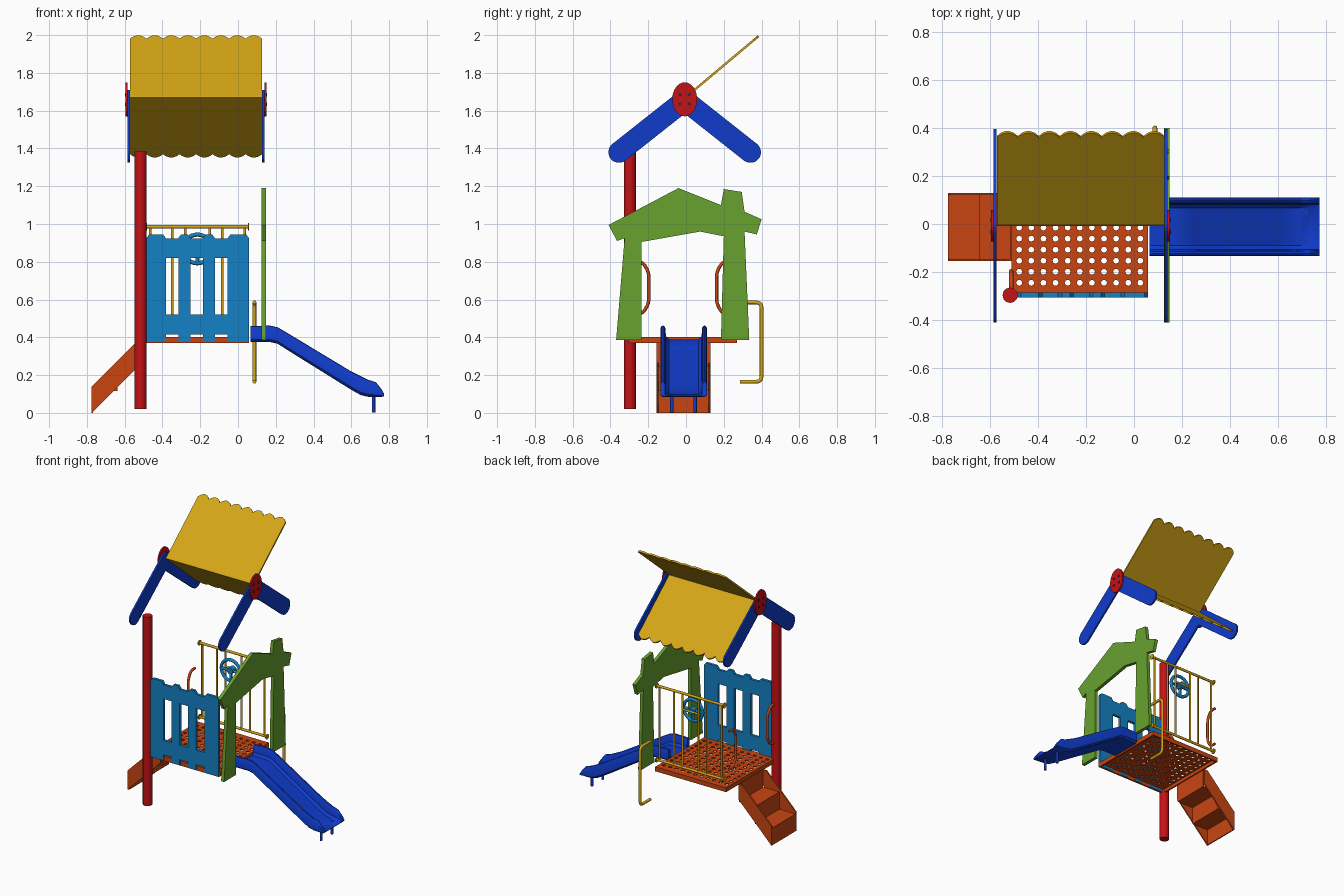
import bpy, bmesh, math
from math import sin, cos, pi, radians
from mathutils import Vector

if bpy.data.objects.get("Cube"):
    bpy.data.objects.remove(bpy.data.objects["Cube"])


def material(name, *rgb):
    m = bpy.data.materials.new(name)
    m.use_nodes = True
    col = (*rgb, 1)
    m.diffuse_color = col
    m.node_tree.nodes["Principled BSDF"].inputs["Base Color"].default_value = col
    return m


YELLOW = material("yellow", 0.66, 0.38, 0.008)
BLUE = material("deep blue", 0.005, 0.045, 0.6)
SKY = material("sky blue", 0.007, 0.22, 0.56)
GREEN = material("green", 0.14, 0.36, 0.03)
RED = material("red", 0.56, 0.006, 0.008)
ORANGE = material("orange", 0.58, 0.06, 0.006)
DARK = material("dark bolt", 0.03, 0.02, 0.04)


def finish(name, bm, mat, smooth=False):
    bmesh.ops.recalc_face_normals(bm, faces=bm.faces)
    me = bpy.data.meshes.new(name)
    bm.to_mesh(me)
    bm.free()
    me.materials.append(mat)
    ob = bpy.data.objects.new(name, me)
    bpy.context.collection.objects.link(ob)
    if smooth:
        bpy.ops.object.select_all(action="DESELECT")
        ob.select_set(True)
        bpy.context.view_layer.objects.active = ob
        bpy.ops.object.shade_smooth_by_angle(angle=radians(35))
    return ob


def prism(name, polys, axis, a, b, mat):
    """Extrude flat outlines along an axis from a to b."""
    place = {"x": lambda p, d: (d, *p), "y": lambda p, d: (p[0], d, p[1]),
             "z": lambda p, d: (*p, d)}[axis]
    bm = bmesh.new()
    for poly in polys:
        lo = [bm.verts.new(place(p, a)) for p in poly]
        hi = [bm.verts.new(place(p, b)) for p in poly]
        bm.faces.new(lo)
        bm.faces.new(hi[::-1])
        for i in range(len(poly)):
            j = (i + 1) % len(poly)
            bm.faces.new((lo[i], lo[j], hi[j], hi[i]))
    return finish(name, bm, mat)


def rect(u0, u1, v0, v1):
    return [(u0, v0), (u1, v0), (u1, v1), (u0, v1)]


def rounded(points, r):
    """Replace each inner corner of a path with a small bend."""
    pts = [Vector(p) for p in points]
    out = [pts[0]]
    for p, c, n in zip(pts, pts[1:], pts[2:]):
        s, e = c + (p - c).normalized() * r, c + (n - c).normalized() * r
        out += [s.lerp(c, t).lerp(c.lerp(e, t), t) for t in (0, .25, .5, .75, 1)]
    return out + [pts[-1]]


def tube(name, paths, r, mat, closed=False):
    cu = bpy.data.curves.new(name, "CURVE")
    cu.dimensions = "3D"
    cu.bevel_depth, cu.bevel_resolution, cu.use_fill_caps = r, 4, True
    for path in paths:
        sp = cu.splines.new("POLY")
        sp.points.add(len(path) - 1)
        for q, p in zip(sp.points, path):
            q.co = (*p, 1)
        sp.use_cyclic_u = closed
    cu.materials.append(mat)
    ob = bpy.data.objects.new(name, cu)
    bpy.context.collection.objects.link(ob)
    return ob


# Roof sheets with scalloped edges, one down and one flipped up
X0, X1, LENGTH, N = -0.572, 0.128, 0.496, 8
outline = [(X1, 0), (X0, 0)]
for i in range(N * 8 + 1):
    outline.append((X0 + (X1 - X0) * i / (N * 8), LENGTH - 0.028 + 0.028 * abs(sin(pi * i / 8)) ** 0.8))
for name, ang in (("roof_sheet_raised", 40), ("roof_sheet_lower", -40)):
    sheet = prism(name, [outline], "z", -0.012, 0, YELLOW)
    sheet.location = (0, 0, 1.68)
    sheet.rotation_euler.x = radians(ang)

# Gable arms, cover plates and bolts at both ends of the roof
APEX_Y, APEX_Z = -0.007, 1.655
for side, x, out in (("left", 0.128, 1), ("right", -0.573, -1)):
    face = x + out * 0.012
    for tag, s in (("front", -1), ("back", 1)):
        end_y, end_z, r = APEX_Y + s * 0.348, 1.38, 0.056
        tilt = math.atan2(end_z - APEX_Z, end_y - APEX_Y)
        arc = [tilt - pi / 2 + pi * k / 12 for k in range(13)]
        arm = [(end_y + r * cos(t), end_z + r * sin(t)) for t in arc]
        arm += [(APEX_Y - r * cos(t), APEX_Z - r * sin(t)) for t in arc]
        prism(f"gable_arm_{tag}_{side}", [arm], "x", x, face, BLUE)
    oval = [(APEX_Y + 0.066 * cos(t), 1.66 + 0.09 * sin(t)) for t in (k * pi / 16 for k in range(32))]
    prism(f"gable_plate_{side}", [oval], "x", face, face + out * 0.01, RED)
    bolts = [[(face, APEX_Y + u, 1.66 + v), (face + out * 0.014, APEX_Y + u, 1.66 + v)]
             for u in (-0.025, 0.025) for v in (-0.025, 0.025)]
    tube(f"gable_bolts_{side}", bolts, 0.009, DARK)

# Corner post
tube("corner_post", [[(-0.516, -0.297, 0.02), (-0.516, -0.297, 1.385)]], 0.032, RED)

# Platform: perforated plate inside a rim
PX0, PX1, PY0, PY1 = -0.51, 0.058, -0.3, 0.27
COLS = ROWS = 11
cx, cy = 0.0505, 0.046
gx, gy = (PX0 + PX1 - COLS * cx) / 2, (PY0 + PY1 - ROWS * cy) / 2
bm = bmesh.new()
for i in range(COLS):
    for j in range(ROWS):
        mx, my = gx + (i + .5) * cx, gy + (j + .5) * cy
        ring = []
        for k in range(8):
            c, s = cos(k * pi / 4), sin(k * pi / 4)
            big = max(abs(c), abs(s))
            ring.append((bm.verts.new((mx + c / big * cx / 2, my + s / big * cy / 2, 0.402)),
                         bm.verts.new((mx + c * 0.0125, my + s * 0.0125, 0.402))))
        for (a, b), (c, d) in zip(ring, ring[1:] + ring[:1]):
            bm.faces.new((a, c, d, b))
bmesh.ops.remove_doubles(bm, verts=bm.verts, dist=0.0005)
plate = finish("platform_plate", bm, ORANGE)
thick = plate.modifiers.new("thickness", "SOLIDIFY")
thick.thickness = 0.008
HX, HY = gx + COLS * cx, gy + ROWS * cy
border = [rect(PX0, PX1, PY0, gy), rect(PX0, PX1, HY, PY1), rect(PX0, gx, gy, HY), rect(HX, PX1, gy, HY)]
prism("platform_border", border, "z", 0.394, 0.402, ORANGE)
T = 0.012
rim = [rect(PX0, PX1, PY0, PY0 + T), rect(PX0, PX1, PY1 - T, PY1),
       rect(PX0, PX0 + T, PY0 + T, PY1 - T), rect(PX1 - T, PX1, PY0 + T, PY1 - T)]
prism("platform_rim", rim, "z", 0.37, 0.402, ORANGE)

# Steps: two stringers and a folded tread sheet
stringer = [(-0.775, 0), (-0.51, 0.265), (-0.51, 0.375), (-0.54, 0.375), (-0.775, 0.14)]
for tag, y in (("front", -0.155), ("back", 0.12)):
    prism(f"step_stringer_{tag}", [stringer], "y", y, y + 0.01, ORANGE)
folds = []
for k in range(3):
    x, z = -0.775 + 0.13 * k, 0.125 * k
    folds.append(rect(x, x + 0.008, z, z + 0.125))
    if k < 2:
        folds.append(rect(x, x + 0.138, z + 0.117, z + 0.125))
prism("step_treads", folds, "y", -0.145, 0.12, ORANGE)

# Front picket wall
edges = [-0.485, -0.382, -0.316, -0.252, -0.185, -0.122, -0.055, 0.058]
parts = []
for a, b in zip(edges[::2], edges[1::2]):
    parts.append([(a, 0.375), (b, 0.375), (b, 0.925), (b - 0.015, 0.945), (a + 0.015, 0.945), (a, 0.925)])
for a, b in zip(edges[1::2], edges[2::2]):
    parts += [rect(a, b, 0.415, 0.52), rect(a, b, 0.82, 0.922)]
prism("picket_wall", parts, "y", -0.306, -0.286, SKY)

# House-shaped entrance arch above the slide
arch = [(-0.37, .385), (-0.235, .385), (-0.235, .905), (.075, .96), (.2, .935), (.185, .385),
        (.335, .385), (.31, .96), (.375, .945), (.4, 1.025), (.31, 1.065), (.295, 1.17),
        (.2, 1.185), (.185, 1.1), (-0.04, 1.19), (-0.41, .995), (-0.365, .91), (-0.325, .925)]
prism("entrance_arch", [arch], "x", 0.124, 0.148, GREEN)

# Slide: channel section carried through stations of x, underside and depth
stations = [(.065, .375, .085), (.17, .375, .087), (.21, .366, .087), (.25, .34, .09), (.6, .122, .097),
            (.65, .094, .1), (.69, .085, .09), (.73, .083, .08), (.76, .085, .04), (.774, .088, .012)]
half = [(-0.107, 0, 0), (-0.122, .015, .15), (-0.122, .07, .88), (-0.117, 0, .97), (-0.11, 0, 1), (-0.103, 0, .97),
        (-0.098, 0, .88), (-0.094, 0, .35), (-0.078, 0, .17)]
section = half + [(-y, a, f) for y, a, f in half[::-1]]
bm = bmesh.new()
loops = [[bm.verts.new((x, y - 0.012, z + f * h)) for y, _, f in section] for x, z, h in stations]
for a, b in zip(loops, loops[1:]):
    for i in range(len(section)):
        j = (i + 1) % len(section)
        bm.faces.new((a[i], a[j], b[j], b[i]))
bm.faces.new(loops[0])
bm.faces.new(loops[-1])
finish("slide", bm, BLUE, smooth=True)
tube("slide_feet", [[(.718, y, .003), (.718, y, .1)] for y in (-0.075, 0.048)], 0.009, BLUE)

# Back railing with end flanges
RY = 0.255
rails = [[(-0.485, RY, z), (0.055, RY, z)] for z in (0.985, 0.45)]
bars = [[(x, RY, 0.45), (x, RY, 0.985)] for x in (-0.465, -0.348, -0.28, -0.15, -0.083, 0.035)]
tube("railing_rails", rails, 0.009, YELLOW)
tube("railing_bars", bars, 0.007, YELLOW)
flanges = [[(x, RY, z), (x + 0.006, RY, z)] for x in (-0.489, 0.052) for z in (0.985, 0.45)]
tube("railing_flanges", flanges, 0.019, YELLOW)

# Play steering wheel on the railing
WX, WY, WZ, WR = -0.215, 0.225, 0.868, 0.076
circle = [(WX + WR * cos(k * pi / 16), WY, WZ + WR * sin(k * pi / 16)) for k in range(32)]
tube("wheel_ring", [circle], 0.011, SKY, closed=True)
spokes = [[(WX, WY, WZ), (WX + WR * cos(t), WY, WZ + WR * sin(t))] for t in (0, pi, -pi / 2)]
tube("wheel_spokes", spokes, 0.01, SKY)
tube("wheel_hub", [[(WX, WY - 0.012, WZ), (WX, RY, WZ)]], 0.024, SKY)
tube("wheel_bracket", [[(-0.28, RY, WZ), (-0.15, RY, WZ)]], 0.007, YELLOW)

# Grab handles at the steps
for tag, y, d in (("front", -0.28, 0.083), ("back", 0.24, -0.078)):
    loop = [(-0.512, y, .8), (-0.512, y + d * .6, .8), (-0.512, y + d, .745),
            (-0.512, y + d, .58), (-0.512, y + d * .6, .525), (-0.512, y, .525)]
    tube(f"grab_handle_{tag}", [rounded(loop, 0.025)], 0.009, ORANGE)

# Side climbing pipe
pipe = [(.087, .285, .585), (.087, .4, .585), (.087, .4, .165), (.087, .285, .165)]
tube("side_pipe", [rounded(pipe, 0.03)], 0.01, YELLOW)
